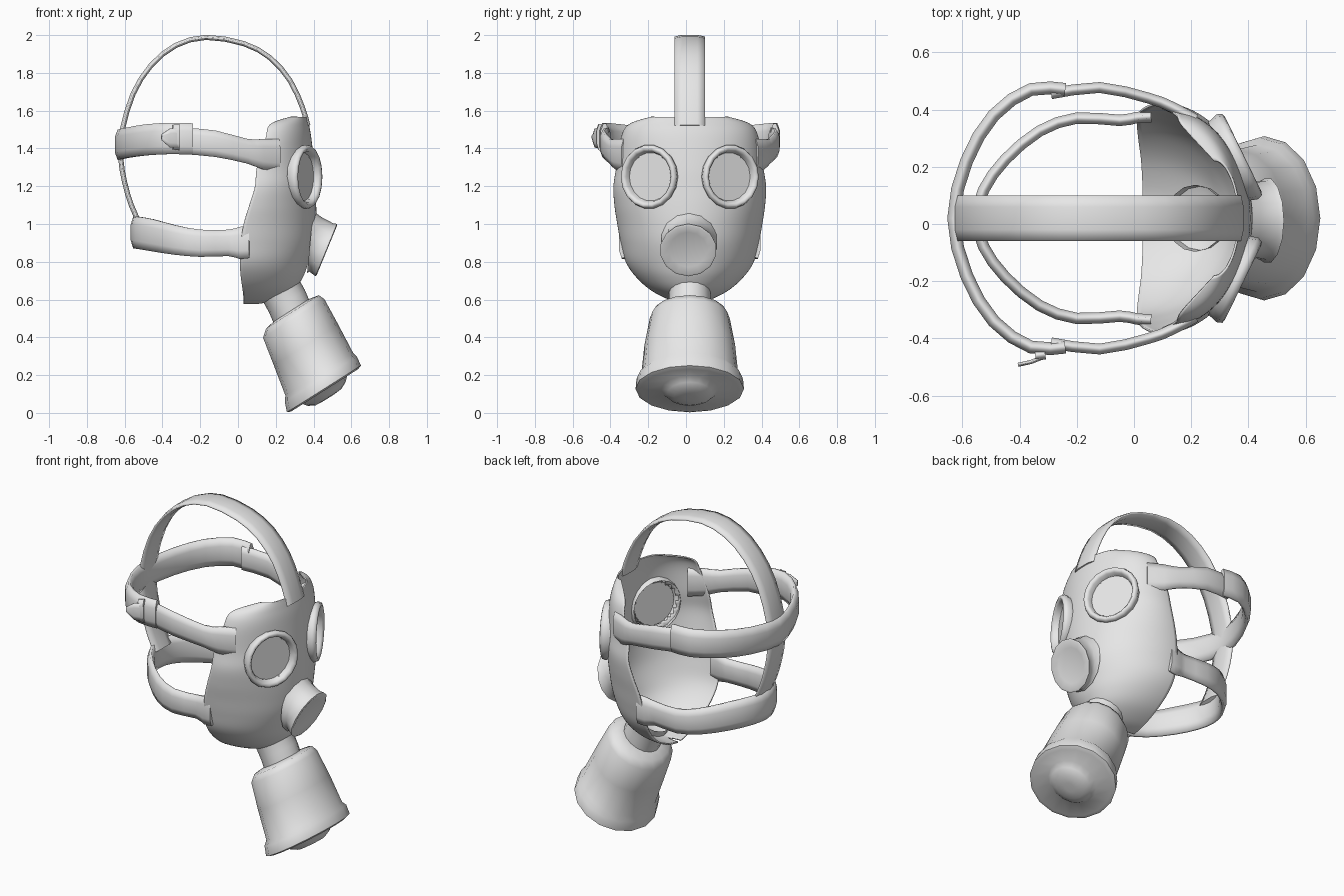
import bpy, bmesh, math
from mathutils import Vector as V

if "Cube" in bpy.data.objects:
    bpy.data.objects.remove(bpy.data.objects["Cube"])

CY = 0.02  # symmetry plane of the mask
grey = bpy.data.materials.new("plain_grey")
grey.diffuse_color = (0.8, 0.8, 0.8, 1)
grey.use_nodes = True
grey.node_tree.nodes["Principled BSDF"].inputs["Base Color"].default_value = grey.diffuse_color


def finish(name, bm, angle=40):
    bmesh.ops.recalc_face_normals(bm, faces=bm.faces)
    me = bpy.data.meshes.new(name)
    bm.to_mesh(me)
    bm.free()
    me.materials.append(grey)
    ob = bpy.data.objects.new(name, me)
    bpy.context.collection.objects.link(ob)
    bpy.ops.object.select_all(action='DESELECT')
    ob.select_set(True)
    bpy.context.view_layer.objects.active = ob
    bpy.ops.object.shade_smooth_by_angle(angle=math.radians(angle))
    return ob


def loft(rows, closed=True, cap_start=False, cap_end=False):
    """Skin a list of point rows into a bmesh."""
    bm = bmesh.new()
    vs = [[bm.verts.new(p) for p in r] for r in rows]
    n = len(rows[0])
    for a, b in zip(vs, vs[1:]):
        for i in range(n if closed else n - 1):
            j = (i + 1) % n
            bm.faces.new((a[i], a[j], b[j], b[i]))
    if cap_start:
        bm.faces.new(vs[0])
    if cap_end:
        bm.faces.new(vs[-1])
    return bm


def ring(c, u, v, ru, rv, n):
    return [V(c) + u * ru * math.cos(2 * math.pi * i / n)
            + v * rv * math.sin(2 * math.pi * i / n) for i in range(n)]


def smooth(pts, k):
    """Catmull-Rom interpolation through tuples of any length."""
    out = []
    for i in range(len(pts) - 1):
        q = [V(pts[max(0, min(len(pts) - 1, i + d))]) for d in (-1, 0, 1, 2)]
        for s in range(k):
            t = s / k
            out.append(0.5 * (2 * q[1] + (q[2] - q[0]) * t
                       + (2 * q[0] - 5 * q[1] + 4 * q[2] - q[3]) * t * t
                       + (3 * q[1] - q[0] - 3 * q[2] + q[3]) * t ** 3))
    return out + [V(pts[-1])]


def band(name, path, axis, thick, k=2):
    """Strap with a lens-shaped section along (x, y, z, half width) points."""
    pts = [(V(p[:3]), p[3]) for p in (smooth(path, k) if k > 1 else path)]
    axis = V(axis)
    rows = []
    for i, (p, h) in enumerate(pts):
        t = pts[min(i + 1, len(pts) - 1)][0] - pts[max(i - 1, 0)][0]
        n = t.cross(axis).normalized() * thick / 2
        rows.append([p + axis * h * a + n * b for a, b in
                     ((1, .3), (.5, .9), (-.5, .9), (-1, .3),
                      (-1, -.3), (-.5, -.9), (.5, -.9), (1, -.3))])
    return finish(name, loft(rows, True, True, True), 80)


def side(path, s):
    return [(x, CY + s * y, z, h) for x, y, z, h in path]


# Face shell: (z, rim x, front x, half width) levels
levels = [(1.565, .28, .365, .20), (1.525, .17, .372, .32), (1.45, .145, .385, .362),
          (1.3, .10, .40, .385), (1.2, .09, .405, .40), (1.1, .06, .41, .395),
          (1.0, .03, .41, .38), (.9, .015, .40, .362), (.8, .01, .37, .335),
          (.72, .015, .34, .28), (.65, .025, .29, .20), (.60, .03, .20, .10),
          (.58, .03, .10, .015)]
N = 64
rows = []
for z, xb, xf, w in smooth(levels, 6):
    rows.append([V((xb + (xf - xb) * math.sin(math.pi * i / N),
                    CY + w * math.cos(math.pi * i / N), z)) for i in range(N + 1)])
bm = loft(rows, closed=False)

# Eye positions and facing; open the shell behind each lens
eyes = []
for s in (1, -1):
    a = math.radians(26) * s
    eyes.append((s, V((.365, CY + s * .217, 1.25)),
                 V((math.cos(a), math.sin(a), 0)), V((-math.sin(a), math.cos(a), 0))))
cut = []
for f in bm.faces:
    for s, c, n, u in eyes:
        d = f.calc_center_median() - c
        if (d - n * d.dot(n)).length < .135 and d.dot(n) > -.2:
            cut.append(f)
            break
bmesh.ops.delete(bm, geom=cut, context='FACES')
shell = finish("face_shell", bm, 80)
mod = shell.modifiers.new("thickness", 'SOLIDIFY')
mod.thickness, mod.offset = .008, 0

# Eye frames and lenses
Z = V((0, 0, 1))
for s, c, n, u in eyes:
    tag = "left" if s > 0 else "right"
    prof = [(-.06, .152), (-.03, .162), (-.005, .17), (.014, .163), (.018, .15),
            (.005, .136), (-.022, .128)]
    finish("eye_frame_" + tag,
           loft([ring(c + n * d, u, Z, r * .97, r, 18) for d, r in prof]), 80)
    bm = bmesh.new()
    bm.faces.new([bm.verts.new(p) for p in ring(c - n * .021, u, Z, .127, .131, 18)])
    finish("eye_lens_" + tag, bm)

# Mouth valve: base follows the shell, front disc tilts down
Y = V((0, 1, 0))
u0, u1 = V((.1, 0, .995)), V((.38, 0, .925))
n = V((.925, 0, -.38))
c = V((.467, CY - .008, .862))
finish("mouth_valve", loft(
    [ring((.382, CY - .004, .905), u0, Y, .165, .15, 14),
     ring((.41, CY - .004, .892), V((.22, 0, .975)), Y, .148, .134, 14),
     ring(c - n * .018, u1, Y, .145, .14, 14), ring(c, u1, Y, .15, .15, 14),
     ring(c + n * .004, u1, Y, .14, .138, 14),
     ring(c - n * .006, u1, Y, .10, .10, 14)], True, False, True), 70)

# Neck and filter canister: (centre x, z, radius in side plane, radius in y)
u = V((.845, 0, .534))
neck = [(.213, .69, .12, .117), (.235, .635, .112, .11), (.26, .59, .112, .11),
        (.29, .52, .112, .11)]
can = [(.285, .545, .11, .11), (.288, .535, .165, .19), (.295, .50, .192, .212),
       (.36, .36, .202, .24), (.43, .205, .212, .257), (.438, .18, .225, .282),
       (.455, .127, .232, .287), (.458, .119, .21, .262), (.46, .122, .14, .15),
       (.47, .1, .118, .12), (.479, .083, .08, .085), (.481, .08, .03, .03)]
for name, secs in (("filter_neck", neck), ("filter_canister", can)):
    cap = name != "filter_neck"
    finish(name, loft([ring((x, CY, z), u, Y, a, b, 16) for x, z, a, b in secs],
                      True, cap, cap), 60)

# Strap over the crown and down the back of the head
crown = [(.37, 1.52), (.34, 1.62), (.275, 1.76), (.17, 1.88), (.03, 1.955), (-.17, 1.988),
         (-.33, 1.945), (-.46, 1.84), (-.555, 1.69), (-.612, 1.5), (-.622, 1.36),
         (-.60, 1.22), (-.565, 1.1), (-.52, 1.0)]
band("crown_strap", [(x, CY, z, .08) for x, z in crown], (0, 1, 0), .03)

# Upper side straps, and the rear strap that overlaps them
front = [(.215, .345, 1.365, .085), (.13, .39, 1.37, .08), (.05, .42, 1.385, .065),
         (-.12, .457, 1.425, .07), (-.29, .435, 1.44, .07)]
for s in (1, -1):
    band("upper_side_strap", side(front, s), (0, 0, 1), .042)
rear = [(-.24, .45, 1.45, .083), (-.36, .45, 1.453, .083), (-.49, .36, 1.445, .082),
        (-.585, .2, 1.43, .08), (-.63, 0, 1.42, .08)]
band("upper_rear_strap", side(rear, 1) + side(rear[:-1][::-1], -1), (0, 0, 1), .05)

# Lower strap
low = [(.06, .355, .905, .085), (.01, .352, .90, .085), (-.05, .342, .90, .07),
       (-.2, .35, .898, .072), (-.33, .305, .915, .078), (-.45, .205, .94, .085),
       (-.525, .1, .953, .085), (-.548, 0, .955, .085)]
band("lower_strap", side(low, 1) + side(low[:-1][::-1], -1), (0, 0, 1), .044)

# Buckle bar and tongue on one side
band("buckle_bar", [(-.31, -.455, 1.46, .07), (-.345, -.46, 1.46, .065)], (0, 0, 1), .04, 1)
band("buckle_tongue", [(-.31, -.462, 1.455, .055), (-.36, -.482, 1.455, .05),
                       (-.405, -.492, 1.46, .015)], (0, 0, 1), .016, 1)
